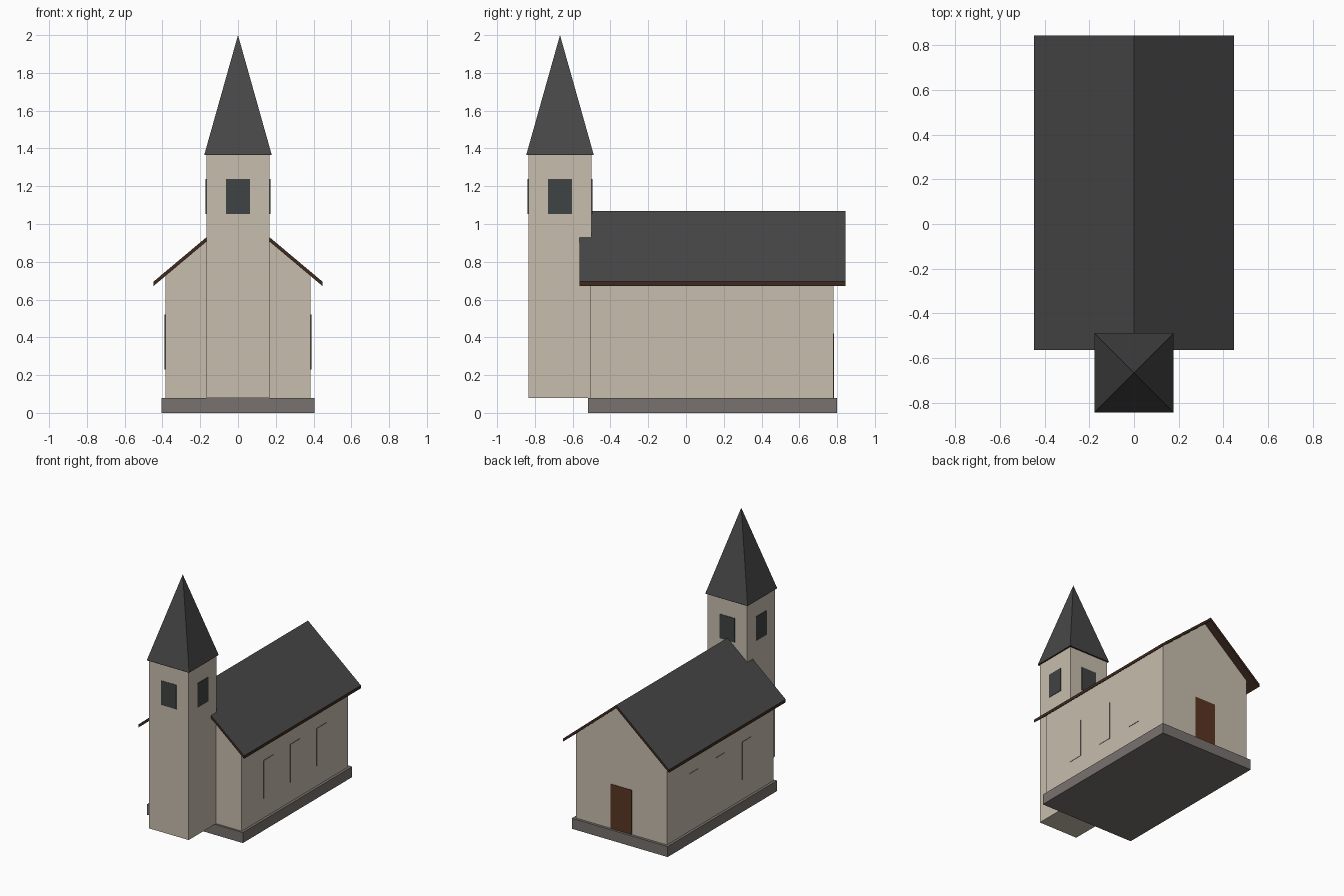
import bpy
import bmesh

if "Cube" in bpy.data.objects:
    bpy.data.objects.remove(bpy.data.objects["Cube"])


def material(name, r, g, b):
    m = bpy.data.materials.new(name)
    lin = [((c / 255 + 0.055) / 1.055) ** 2.4 for c in (r, g, b)]
    m.diffuse_color = (*lin, 1)
    m.use_nodes = True
    m.node_tree.nodes["Principled BSDF"].inputs["Base Color"].default_value = m.diffuse_color
    return m


PLASTER = material("plaster", 199, 189, 173)
STONE = material("stone", 120, 114, 110)
SLATE = material("slate", 71, 71, 71)
TRIM = material("dark_wood", 62, 42, 32)
DOOR = material("door_wood", 90, 53, 34)
GLASS = material("dark_glass", 64, 67, 67)


def finish(name, bm, mats, rule=None):
    bmesh.ops.recalc_face_normals(bm, faces=bm.faces)
    bm.normal_update()
    if rule:
        for f in bm.faces:
            f.material_index = rule(f)
    me = bpy.data.meshes.new(name)
    bm.to_mesh(me)
    bm.free()
    for m in mats:
        me.materials.append(m)
    ob = bpy.data.objects.new(name, me)
    bpy.context.collection.objects.link(ob)
    return ob


def box(name, x0, x1, y0, y1, z0, z1, mats, rule=None):
    bm = bmesh.new()
    bmesh.ops.create_cube(bm, size=1)
    for v in bm.verts:
        v.co = (x1 if v.co.x > 0 else x0,
                y1 if v.co.y > 0 else y0,
                z1 if v.co.z > 0 else z0)
    return finish(name, bm, mats, rule)


def prism(name, profile, y0, y1, mats, rule=None):
    """Extrude an x-z profile along y."""
    bm = bmesh.new()
    face = bm.faces.new([bm.verts.new((x, y0, z)) for x, z in profile])
    res = bmesh.ops.extrude_face_region(bm, geom=[face])
    for v in res["geom"]:
        if isinstance(v, bmesh.types.BMVert):
            v.co.y = y1
    return finish(name, bm, mats, rule)


# Stone base
box("base", -0.405, 0.405, -0.52, 0.80, 0, 0.08, [STONE])

# Nave with gabled ends
prism("nave", [(-0.385, 0.08), (0.385, 0.08), (0.385, 0.727),
               (0, 1.047), (-0.385, 0.727)], -0.505, 0.78, [PLASTER])

# Roof slab: slate on top, dark wood on edges and underside
RX, RE, RR, RT = 0.447, 0.695, 1.07, 0.023
prism("roof", [(-RX, RE), (0, RR), (RX, RE), (RX, RE - RT),
               (0, RR - RT), (-RX, RE - RT)], -0.565, 0.845,
      [TRIM, SLATE], lambda f: 1 if f.normal.z > 0.3 else 0)

# Tower
TY, TH = -0.667, 0.168
box("tower", -TH, TH, TY - TH, TY + TH, 0.08, 1.37, [PLASTER])

# Spire: pyramid with dark wood underside
bm = bmesh.new()
SH = 0.178
ring = [bm.verts.new((sx * SH, TY + sy * SH, 1.368))
        for sx, sy in ((-1, -1), (1, -1), (1, 1), (-1, 1))]
tip = bm.verts.new((0, TY, 2.0))
bm.faces.new(ring)
for i in range(4):
    bm.faces.new((ring[i], ring[(i + 1) % 4], tip))
finish("spire", bm, [SLATE, TRIM], lambda f: 1 if f.normal.z < -0.5 else 0)
box("spire_trim", -SH, SH, TY - SH, TY + SH, 1.364, 1.3679, [TRIM])

# Belfry windows on all four tower sides
P = 0.003
for s, fb, lr in ((-1, "front", "left"), (1, "back", "right")):
    a, b = sorted((TY + s * (TH - 0.001), TY + s * (TH + P)))
    box("belfry_window_" + fb, -0.064, 0.064, a, b, 1.052, 1.237, [GLASS])
    a, b = sorted((s * (TH - 0.001), s * (TH + P)))
    box("belfry_window_" + lr, a, b, TY - 0.064, TY + 0.064, 1.052, 1.237, [GLASS])

    # Nave side panels: plaster face with dark rims
    for i in range(3):
        c = 0.1375 + (i - 1) * 0.321
        a, b = sorted((s * 0.384, s * (0.385 + P)))
        box(f"nave_panel_{lr}_{i + 1}", a, b, c - 0.058, c + 0.058, 0.23, 0.52,
            [GLASS, PLASTER], lambda f: 1 if abs(f.normal.x) > 0.5 else 0)

# Door in the rear gable
box("door", -0.088, 0.088, 0.779, 0.783, 0.08, 0.42, [DOOR])
